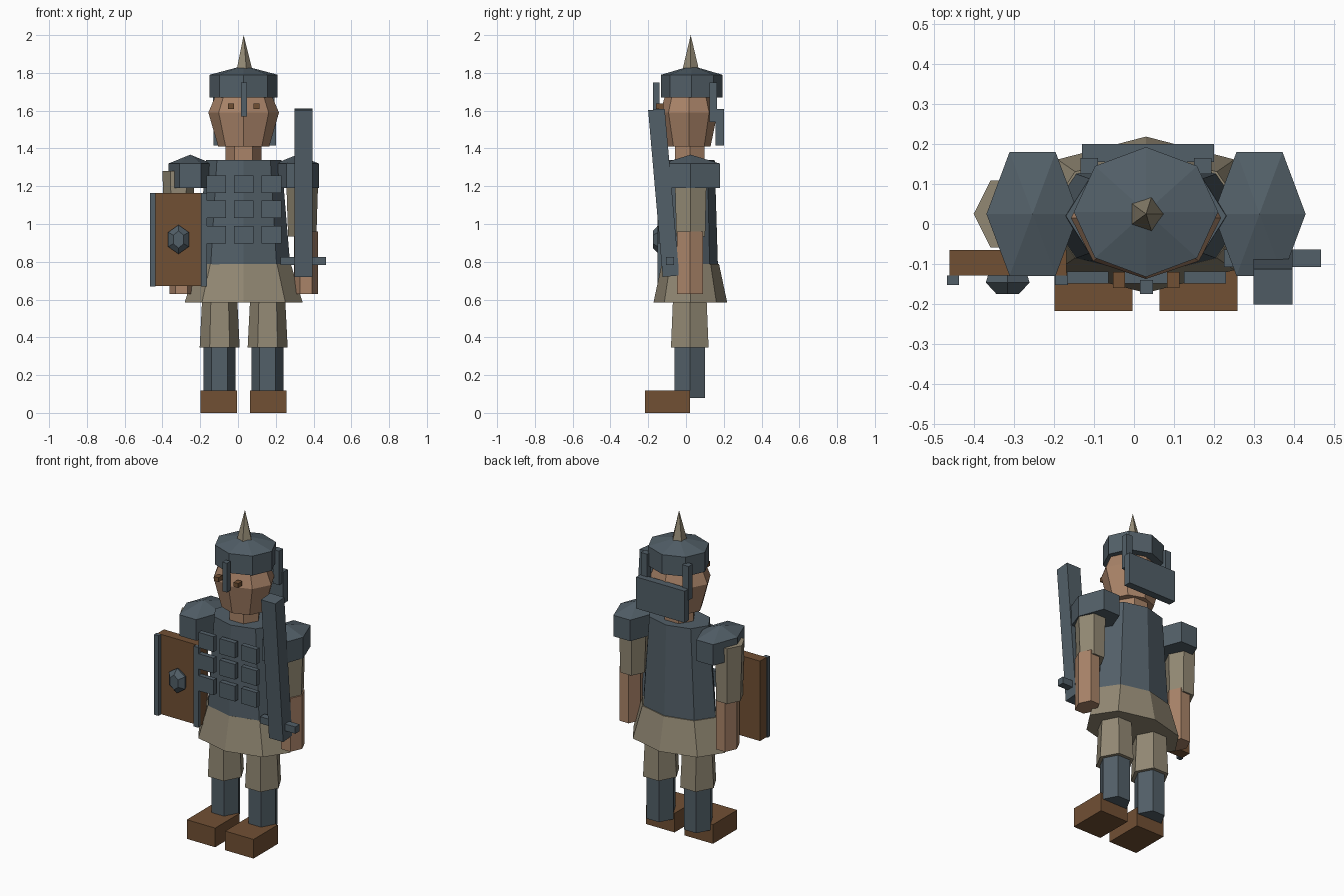
import bpy, bmesh, math
from mathutils import Vector, Matrix

if "Cube" in bpy.data.objects:
    bpy.data.objects.remove(bpy.data.objects["Cube"])


def material(name, rgb):
    m = bpy.data.materials.new(name)
    m.diffuse_color = (*rgb, 1)
    m.use_nodes = True
    m.node_tree.nodes["Principled BSDF"].inputs["Base Color"].default_value = m.diffuse_color
    return m


STEEL = material("blue_steel", (0.085, 0.115, 0.138))
CLOTH = material("khaki_cloth", (0.29, 0.25, 0.175))
SKIN = material("skin", (0.40, 0.23, 0.14))
LEATHER = material("brown_leather", (0.165, 0.080, 0.034))
CX = 0.03  # body axis


def finish(bm, name, mat):
    bmesh.ops.recalc_face_normals(bm, faces=bm.faces)
    me = bpy.data.meshes.new(name)
    bm.to_mesh(me)
    bm.free()
    me.materials.append(mat)
    ob = bpy.data.objects.new(name, me)
    bpy.context.collection.objects.link(ob)
    return ob


def box(name, mat, x, y, z):
    """Box from (min, max) pairs."""
    bm = bmesh.new()
    size = Vector((x[1] - x[0], y[1] - y[0], z[1] - z[0]))
    mid = Vector((sum(x) / 2, sum(y) / 2, sum(z) / 2))
    bmesh.ops.create_cube(bm, size=1)
    bmesh.ops.transform(bm, matrix=Matrix.Diagonal((*size, 1)), verts=bm.verts)
    ob = finish(bm, name, mat)
    ob.location = mid
    return ob


def loft(name, mat, n, x, y, rings, phase=0.0):
    """Stack of n-sided rings (z, rx, ry); zero radius gives an apex."""
    bm = bmesh.new()
    loops = []
    for z, rx, ry in rings:
        if rx == 0:
            loops.append([bm.verts.new((x, y, z))] * n)
        else:
            angs = [phase + 2 * math.pi * i / n for i in range(n)]
            loops.append([bm.verts.new((x + rx * math.cos(a), y + ry * math.sin(a), z)) for a in angs])
    for a, b in zip(loops, loops[1:]):
        for i in range(n):
            j = (i + 1) % n
            quad = list(dict.fromkeys((a[i], a[j], b[j], b[i])))
            bm.faces.new(quad)
    for end in (loops[0], loops[-1]):
        if len(set(end)) == n:
            bm.faces.new(end)
    return finish(bm, name, mat)


# head and neck
loft("neck", SKIN, 6, CX, 0.02, [(1.30, .095, .09), (1.45, .095, .09)])
loft("head", SKIN, 8, CX, 0.015, [(1.41, .135, .115), (1.59, .187, .152), (1.70, .14, .12)])

# helmet
loft("helmet", STEEL, 8, CX, 0.03,
     [(1.67, .18, .162), (1.79, .18, .162), (1.838, 0, 0)])
loft("helmet_spike", CLOTH, 5, CX, 0.025, [(1.82, .045, .045), (2.0, 0, 0)])
box("nose_guard", STEEL, (.015, .047), (-.175, -.14), (1.57, 1.75))
box("neck_guard", STEEL, (-.13, .20), (.155, .20), (1.415, 1.61))

# torso and skirt
loft("torso", STEEL, 8, CX, 0.02, [(.74, .25, .15), (1.34, .2, .132)])
loft("skirt", CLOTH, 8, CX, 0.023, [(.585, .312, .195), (.787, .25, .152)])
for r, z in enumerate((0.943, 1.078, 1.21)):
    for c, x in enumerate((-.115, CX, .177)):
        box(f"chest_plate_{r}_{c}", STEEL, (x - .052, x + .052), (-.148, -.118), (z - .047, z + .047))

# paired parts
for side, s in (("left", -1), ("right", 1)):
    def at(d):
        return CX + s * d

    def span(a, b):
        return tuple(sorted((at(a), at(b))))

    box(f"{side}_eye", LEATHER, span(.052, .083), (-.16, -.12), (1.61, 1.637))
    box(f"{side}_helmet_strap", STEEL, span(.12, .163), (.125, .165), (1.54, 1.75))
    loft(f"{side}_shoulder_guard", STEEL, 6, at(.283), 0.025,
         [(1.19, .115, .178), (1.32, .115, .178), (1.367, 0, 0)])
    top = 1.28 if s < 0 else 1.25
    arm_x = -.315 if s < 0 else .34
    loft(f"{side}_sleeve", CLOTH, 6, arm_x, 0.025, [(.935, .075, .088), (top, .085, .097)])
    loft(f"{side}_forearm", SKIN, 6, at(.33), 0.022, [(.63, .063, .08), (.96, .063, .08)])
    loft(f"{side}_thigh", CLOTH, 6, at(.127), 0.02, [(.345, .106, .115), (.66, .09, .10)])
    loft(f"{side}_shin", STEEL, 6, at(.127), 0.02, [(.08, .085, .092), (.36, .085, .092)])
    box(f"{side}_shoe", LEATHER, span(.034, .228), (-.217, .02), (0, .118))

# shield
box("shield_board", LEATHER, (-.46, -.168), (-.128, -.065), (.672, 1.165))
box("shield_rim_left", STEEL, (-.467, -.437), (-.152, -.128), (.67, 1.165))
box("shield_rim_right", STEEL, (-.197, -.165), (-.152, -.128), (.67, 1.165))
boss = loft("shield_boss", STEEL, 6, 0, 0,
            [(0, .054, .066), (.026, .063, .077), (.055, .032, .045)], math.pi / 2)
boss.rotation_euler = (math.pi / 2, 0, 0)
boss.location = (-.315, -.12, .918)

# sword
blade = box("sword_blade", STEEL, (.298, .395), (-.162, -.074), (.722, 1.608))
blade.rotation_euler = (math.radians(5), 0, 0)
box("sword_guard", STEEL, (.225, .466), (-.107, -.064), (.784, .826))
